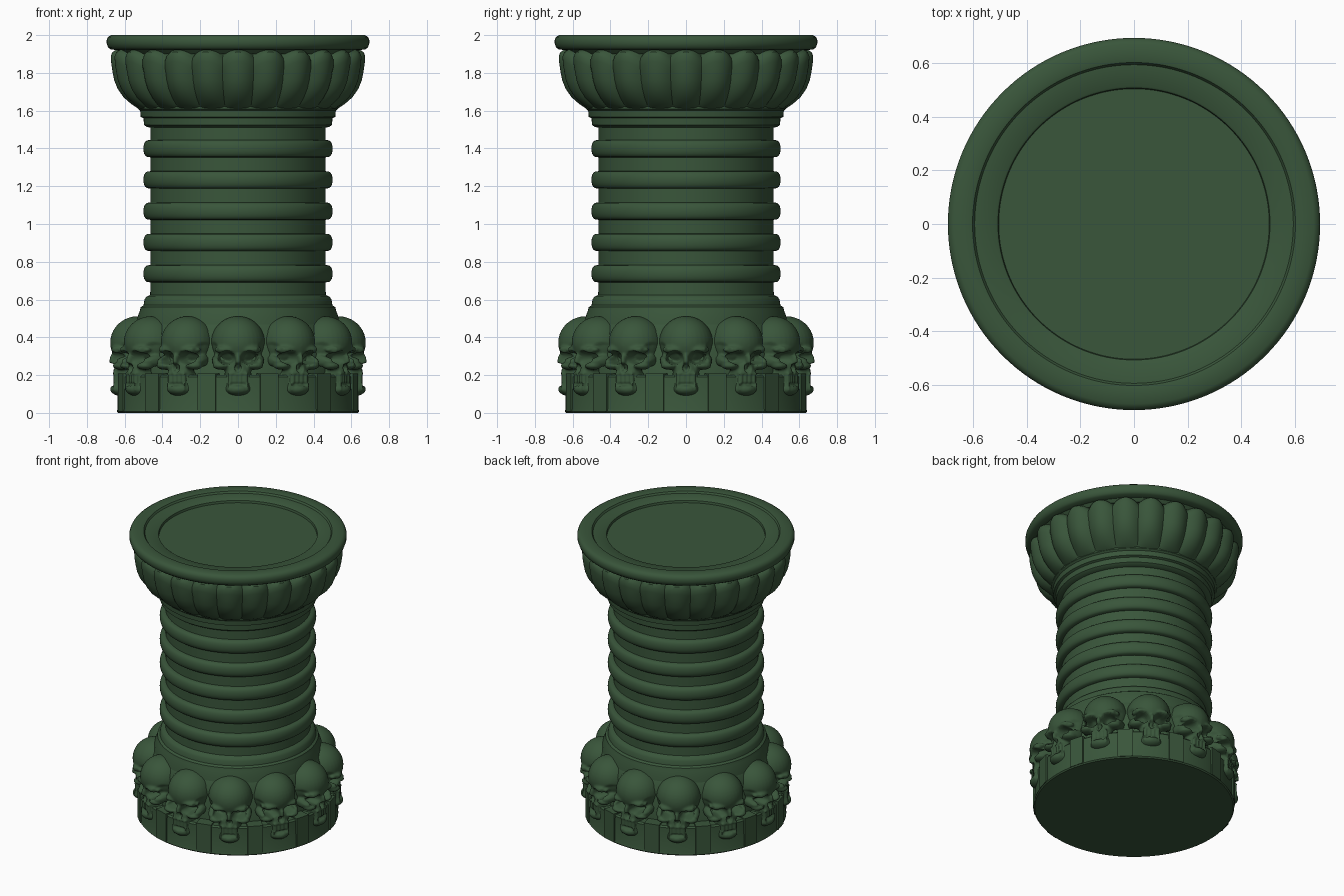
import bpy, bmesh, math
from mathutils import Matrix, Vector

if "Cube" in bpy.data.objects:
    bpy.data.objects.remove(bpy.data.objects["Cube"])

green = bpy.data.materials.new("dark green")
green.diffuse_color = (0.041, 0.092, 0.043, 1)
green.use_nodes = True
green.node_tree.nodes["Principled BSDF"].inputs["Base Color"].default_value = green.diffuse_color


def add_object(name, bm, angle=35):
    me = bpy.data.meshes.new(name)
    bmesh.ops.recalc_face_normals(bm, faces=bm.faces)
    bm.to_mesh(me)
    bm.free()
    me.materials.append(green)
    ob = bpy.data.objects.new(name, me)
    bpy.context.collection.objects.link(ob)
    bpy.ops.object.select_all(action='DESELECT')
    ob.select_set(True)
    bpy.context.view_layer.objects.active = ob
    bpy.ops.object.shade_smooth_by_angle(angle=math.radians(angle))
    return ob


def lathe(name, profile, n=128, shape=None, angle=35):
    """Turn (r, z) points about z; shape(i, a, r, z) may alter each point."""
    bm = bmesh.new()
    rows = []
    for i, (r, z) in enumerate(profile):
        row = []
        for k in range(n):
            a = 2 * math.pi * k / n
            rr, zz = shape(i, a, r, z) if shape else (r, z)
            row.append(bm.verts.new((rr * math.sin(a), -rr * math.cos(a), zz)))
        rows.append(row)
    for lo, hi in zip(rows, rows[1:]):
        for k in range(n):
            j = (k + 1) % n
            bm.faces.new((lo[k], lo[j], hi[j], hi[k]))
    bmesh.ops.remove_doubles(bm, verts=bm.verts, dist=1e-5)
    return add_object(name, bm, angle)


# Ringed column with stepped mouldings at both ends
prof = [(0, 0.40), (0.54, 0.40), (0.535, 0.50), (0.52, 0.54), (0.515, 0.56), (0.50, 0.57),
        (0.495, 0.60), (0.485, 0.615), (0.465, 0.625)]
for k in range(5):
    c = 0.737 + 0.1655 * k
    for s in range(-5, 6):
        a = math.pi / 2 * s / 5
        prof.append((0.463 + 0.038 * max(math.cos(a), 0) ** 0.6, c + 0.046 * math.sin(a)))
prof += [(0.463, 1.51), (0.485, 1.515), (0.498, 1.525), (0.50, 1.56), (0.515, 1.567),
         (0.518, 1.60), (0.53, 1.61), (0.53, 1.64), (0, 1.64)]
lathe("ringed_column", prof)

# Fluted bowl of 24 rounded lobes
bowl = [(0, 1.60), (0.50, 1.60), (0.53, 1.612), (0.565, 1.635), (0.605, 1.67), (0.637, 1.715),
        (0.655, 1.76), (0.665, 1.81), (0.672, 1.86), (0.673, 1.89), (0.665, 1.91),
        (0.645, 1.922), (0.60, 1.93), (0, 1.93)]
depth = [0, 0, 0.01, 0.025, 0.032, 0.035, 0.035, 0.035, 0.035, 0.036, 0.04, 0.04, 0, 0]


def lobes(i, a, r, z):
    step = math.pi / 12
    u = ((a + step / 2) % step) / (step / 2) - 1
    return r - depth[i] * u * u, z - (0.03 * u * u if 8 <= i <= 11 else 0)


lathe("fluted_bowl", bowl, 288, lobes)

# Rounded rim with shallow stepped dish
lathe("rim_dish", [(0, 1.90), (0.62, 1.90), (0.64, 1.92), (0.675, 1.925), (0.688, 1.935),
                   (0.695, 1.955), (0.695, 1.975), (0.688, 1.99), (0.672, 2.0), (0.615, 2.0),
                   (0.603, 1.997), (0.595, 1.985), (0.515, 1.98), (0.508, 1.975),
                   (0.505, 1.96), (0, 1.96)])

# Base drum and the inner core behind the skulls
lathe("base_drum", [(0, 0), (0.635, 0), (0.642, 0.008), (0.638, 0.02), (0.635, 0.19),
                    (0.625, 0.20), (0.57, 0.20), (0.56, 0.42), (0.53, 0.48), (0, 0.48)])

# Upright blocks between the skulls
bm = bmesh.new()
for k in range(12):
    m = (Matrix.Rotation(math.radians(15 + 30 * k), 4, 'Z')
         @ Matrix.Translation((0, -0.60, 0.108)) @ Matrix.Diagonal((0.10, 0.09, 0.20, 1)))
    bmesh.ops.create_cube(bm, size=1, matrix=m)
add_object("base_blocks", bm)

# One skull: fused ellipsoids (centre, radii), then sockets pressed in
lumps = [((0, -0.53, 0.372), (0.143, 0.147, 0.14)),
         ((0, -0.60, 0.215), (0.07, 0.062, 0.09)),
         ((0, -0.615, 0.125), (0.068, 0.062, 0.036)),
         ((0, -0.662, 0.275), (0.014, 0.02, 0.04))]
for s in (-1, 1):
    lumps += [((s * 0.058, -0.636, 0.335), (0.068, 0.036, 0.022)),
              ((s * 0.088, -0.618, 0.25), (0.046, 0.045, 0.022)),
              ((s * 0.118, -0.585, 0.275), (0.02, 0.06, 0.03)),
              ((s * 0.064, -0.58, 0.155), (0.014, 0.05, 0.06))]
bm = bmesh.new()
for c, r in lumps:
    bmesh.ops.create_uvsphere(bm, u_segments=32, v_segments=20, radius=1,
                              matrix=Matrix.Translation(c) @ Matrix.Diagonal((*r, 1)))
bmesh.ops.create_cube(bm, size=1, matrix=Matrix.Translation((0, -0.61, 0.165))
                      @ Matrix.Diagonal((0.105, 0.10, 0.10, 1)))
source = add_object("skull_source", bm)
mod = source.modifiers.new("fuse", 'REMESH')
mod.mode = 'VOXEL'
mod.voxel_size = 0.0075
mod = source.modifiers.new("soften", 'SMOOTH')
mod.factor = 0.5
mod.iterations = 3
dg = bpy.context.evaluated_depsgraph_get()
skull = bpy.data.meshes.new_from_object(source.evaluated_get(dg))
skull.name = "skull"
bpy.data.objects.remove(source)

# hollows: x, z, x radius, z radius, depth
hollows = [(0.06, 0.292, 0.046, 0.037, 0.055), (-0.06, 0.292, 0.046, 0.037, 0.055),
           (0, 0.238, 0.020, 0.028, 0.03), (0, 0.150, 0.055, 0.008, 0.014),
           (0.13, 0.325, 0.03, 0.05, 0.02), (-0.13, 0.325, 0.03, 0.05, 0.02)]
for v in skull.vertices:
    x, y, z = v.co
    if y > -0.52:
        continue
    push = 0
    for hx, hz, rx, rz, d in hollows:
        t = 1 - ((x - hx) / rx) ** 2 - ((z - hz) / rz) ** 2
        if t > 0:
            push = max(push, d * min(1, 2 * t))
    if 0.155 < z < 0.2 and abs(x) < 0.055:  # tooth grooves
        push += 0.004 * (1 + math.cos(2 * math.pi * x / 0.026))
    v.co.y += push
skull.materials.clear()
skull.materials.append(green)
for p in skull.polygons:
    p.use_smooth = True
    p.material_index = 0

# Ring of twelve skulls
for k in range(12):
    ob = bpy.data.objects.new("skull_%02d" % (k + 1), skull)
    ob.rotation_euler.z = math.radians(30 * k)
    bpy.context.collection.objects.link(ob)
